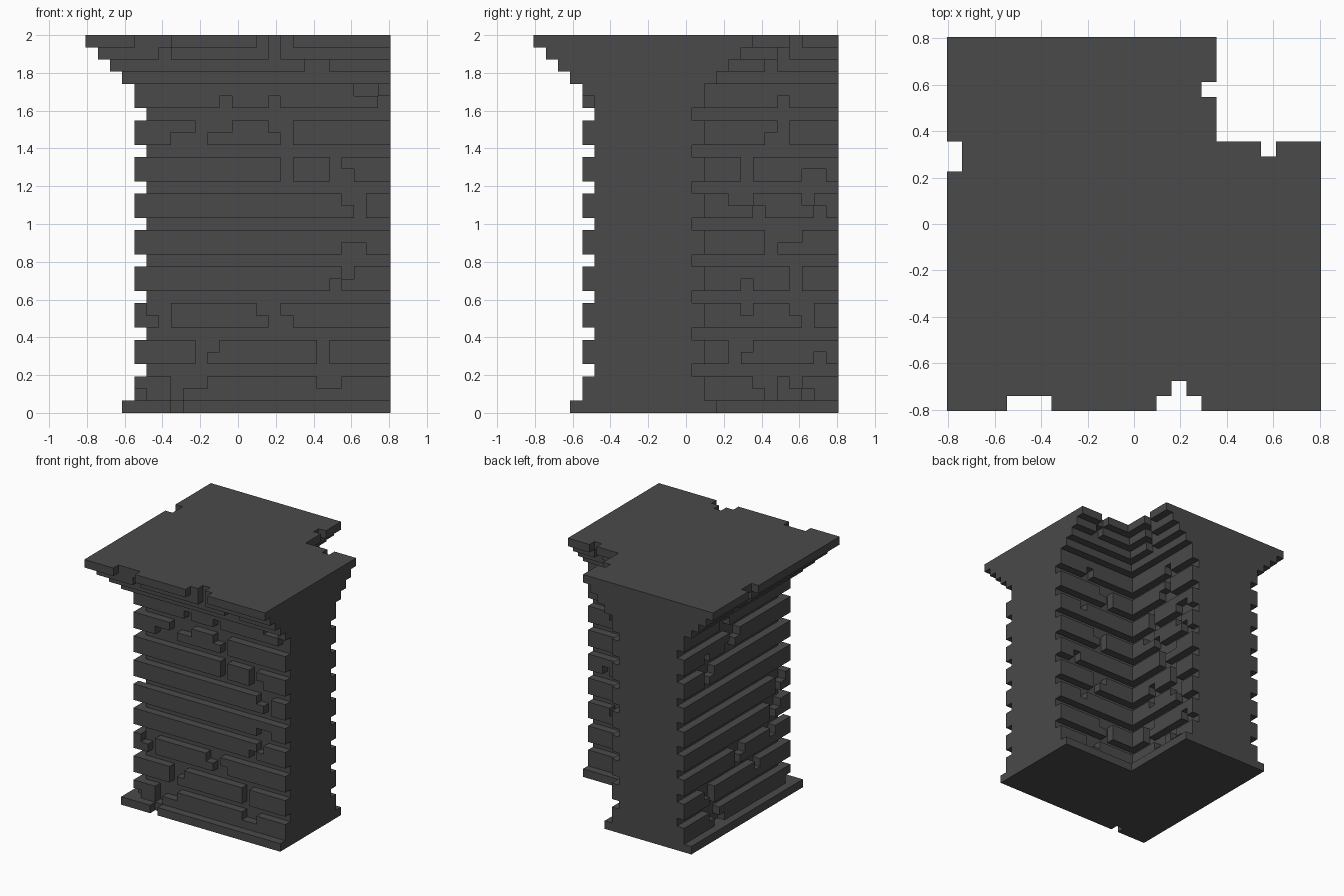
import bpy, bmesh

cube = bpy.data.objects.get("Cube")
if cube:
    bpy.data.objects.remove(cube, do_unlink=True)

UNIT = 2 / 31          # one block of the grid
WIDTH, LAYERS = 25, 31

stone = bpy.data.materials.new("dark_grey_stone")
stone.use_nodes = True
COLOR = (0.068, 0.068, 0.068, 1)
stone.diffuse_color = COLOR
bsdf = stone.node_tree.nodes["Principled BSDF"]
bsdf.inputs["Base Color"].default_value = COLOR
bsdf.inputs["Roughness"].default_value = 0.9


def course_limits(k):
    """Outer and inner wall lines of the L-shaped plan at layer k."""
    if k == 0:
        return 3, 15                      # plinth
    if k >= 27:
        return 30 - k, k - 12             # stepped cornice
    return (5, 13) if k % 3 == 0 else (4, 14)   # joint or brick course


# Missing bricks per face: layer -> spans along the wall
front_gaps = {
    0: [(7, 8)], 1: [(4, 5), (7, 8)], 2: [(7, 10), (19, 21)],
    4: [(9, 10), (19, 20)], 5: [(9, 11), (19, 20)],
    7: [(6, 7), (15, 17)], 8: [(5, 7), (14, 16)],
    10: [(20, 21)], 11: [(21, 22)], 13: [(21, 23)],
    16: [(22, 23)], 17: [(21, 23)], 19: [(16, 17), (20, 22)],
    20: [(16, 17), (20, 21)], 22: [(7, 10), (16, 17)],
    23: [(9, 12), (15, 17)], 25: [(11, 12), (15, 16), (24, 25)],
    26: [(22, 24)], 28: [(18, 20)], 29: [(6, 7), (15, 16)],
    30: [(4, 7), (14, 17)],
}
left_gaps = {
    1: [(17, 19)], 2: [(18, 20)], 4: [(19, 20)], 5: [(10, 11), (19, 21)],
    7: [(14, 15)], 8: [(13, 15), (7, 8)], 10: [(7, 8)], 11: [(6, 8)],
    13: [(6, 7)], 14: [(5, 7)], 19: [(20, 21)], 20: [(19, 21)],
    22: [(15, 17), (20, 21)], 23: [(14, 16)], 25: [(16, 18)],
    26: [(17, 18)], 28: [(17, 18)], 29: [(16, 17)], 30: [(16, 18)],
}
inner_x_gaps = {
    1: [(19, 20), (22, 23)], 2: [(18, 20), (21, 22)],
    4: [(16, 17), (23, 24)], 5: [(16, 18)],
    7: [(22, 23)], 8: [(17, 18), (21, 23)], 10: [(17, 18), (21, 22)],
    11: [(21, 22)], 13: [(19, 20)], 14: [(19, 22)], 16: [(18, 19), (23, 24)],
    17: [(16, 18), (22, 23)], 19: [(17, 18), (22, 24)], 20: [(17, 18)],
    22: [(19, 21)], 23: [(20, 21)], 25: [(20, 21)], 28: [(19, 20)],
    29: [(20, 21)], 30: [(21, 22)],
}
inner_y_gaps = {
    1: [(20, 21)], 2: [(19, 21)], 4: [(17, 18)], 5: [(17, 19)],
    8: [(21, 22)], 10: [(19, 20)], 11: [(18, 20)], 13: [(22, 23)],
    16: [(18, 19)], 17: [(18, 20)], 20: [(21, 22)], 22: [(17, 18)],
    23: [(17, 19)], 25: [(20, 21)], 29: [(21, 22)], 30: [(21, 22)],
}


def missing(gaps, k, pos):
    return any(a <= pos < b for a, b in gaps.get(k, []))


def is_solid(i, j, k):
    if not (0 <= k < LAYERS and i < WIDTH and j < WIDTH):
        return False
    outer, inner = course_limits(k)
    if i < outer or j < outer or (i >= inner and j >= inner):
        return False
    if j == outer and missing(front_gaps, k, i):
        return False
    if i == outer and missing(left_gaps, k, j):
        return False
    if i == inner - 1 and j >= inner and missing(inner_x_gaps, k, j):
        return False
    if j == inner - 1 and i >= inner and missing(inner_y_gaps, k, i):
        return False
    # deeper bite in the cornice rim
    return (i, j, k) != (15, 1, 30)


solid = {(i, j, k) for k in range(LAYERS) for j in range(WIDTH)
         for i in range(WIDTH) if is_solid(i, j, k)}


def build_part(name, low, high):
    """Outer skin of the solid blocks in layers low to high - 1."""
    bm = bmesh.new()
    for cell in sorted(c for c in solid if low <= c[2] < high):
        for axis in range(3):
            u, v = (axis + 1) % 3, (axis + 2) % 3
            for side in (0, 1):
                neighbour = list(cell)
                neighbour[axis] += 1 if side else -1
                if tuple(neighbour) in solid:
                    continue
                ring = []
                for du, dv in ((0, 0), (1, 0), (1, 1), (0, 1)):
                    p = list(cell)
                    p[axis] += side
                    p[u] += du
                    p[v] += dv
                    ring.append(bm.verts.new(((p[0] - WIDTH / 2) * UNIT,
                                              (p[1] - WIDTH / 2) * UNIT,
                                              p[2] * UNIT)))
                bm.faces.new(ring if side else ring[::-1])
    bmesh.ops.remove_doubles(bm, verts=bm.verts[:], dist=UNIT * 0.01)
    bmesh.ops.dissolve_limit(bm, angle_limit=0.01, verts=bm.verts[:],
                             edges=bm.edges[:])
    mesh = bpy.data.meshes.new(name)
    bm.to_mesh(mesh)
    bm.free()
    mesh.materials.append(stone)
    obj = bpy.data.objects.new(name, mesh)
    bpy.context.collection.objects.link(obj)


build_part("plinth", 0, 1)
build_part("brick_wall", 1, 27)
build_part("stepped_cornice", 27, LAYERS)
